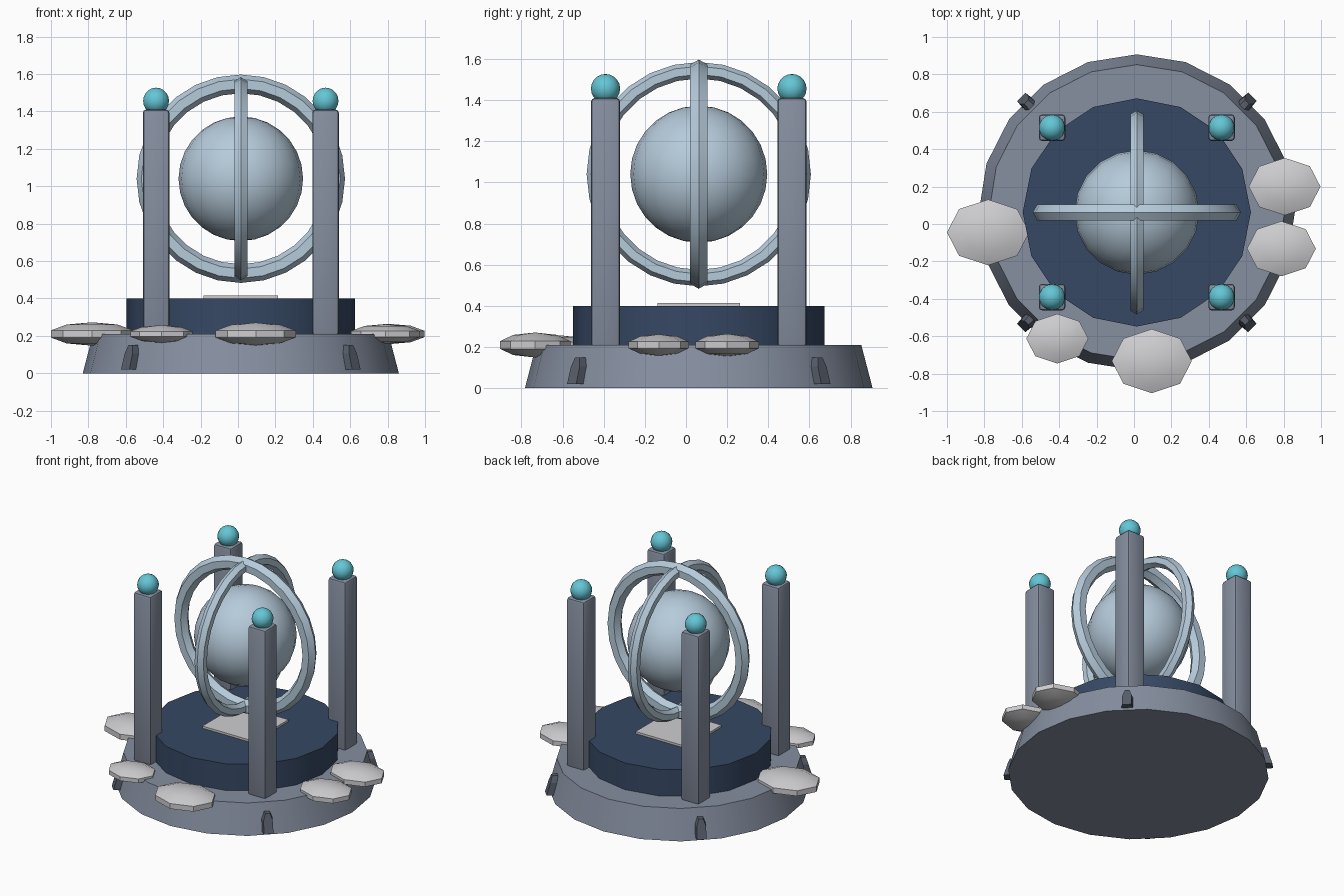
import bpy, bmesh, math
from mathutils import Matrix

if "Cube" in bpy.data.objects:
    bpy.data.objects.remove(bpy.data.objects["Cube"])

CX, CY = 0.015, 0.062   # axis of the shrine
GLOBE_Z = 1.04


def material(name, r, g, b):
    lin = [((c / 255 + 0.055) / 1.055) ** 2.4 for c in (r, g, b)]
    m = bpy.data.materials.new(name)
    m.diffuse_color = (*lin, 1)
    m.use_nodes = True
    m.node_tree.nodes["Principled BSDF"].inputs["Base Color"].default_value = m.diffuse_color
    return m


STONE = material("grey_stone", 134, 143, 160)
DARK = material("dark_stone", 88, 95, 108)
NAVY = material("navy", 54, 72, 100)
STEEL = material("pale_blue_metal", 182, 203, 219)
CYAN = material("cyan_glass", 100, 198, 214)
PALE = material("pale_grey", 206, 206, 209)


def finish(name, mat, angle=30):
    ob = bpy.context.object
    ob.name = name
    ob.data.materials.append(mat)
    bpy.ops.object.shade_smooth_by_angle(angle=math.radians(angle))
    return ob


def drum(name, mat, sides, r1, r2, z0, z1):
    bpy.ops.mesh.primitive_cone_add(vertices=sides, radius1=r1, radius2=r2,
                                    depth=z1 - z0, location=(CX, CY, (z0 + z1) / 2))
    return finish(name, mat)


def box(name, mat, size, loc, bevel=0):
    bpy.ops.mesh.primitive_cube_add(size=1, location=loc)
    ob = bpy.context.object
    ob.scale = size
    bpy.ops.object.transform_apply(location=False, rotation=False)
    if bevel:
        mod = ob.modifiers.new("bevel", 'BEVEL')
        mod.width, mod.segments = bevel, 2
        bpy.ops.object.modifier_apply(modifier=mod.name)
    return finish(name, mat, 40)


# Tapered base, raised dais and the tile on it
drum("base", STONE, 20, 0.845, 0.79, 0, 0.21)
drum("dais", NAVY, 16, 0.61, 0.61, 0.2, 0.4)
box("tile", PALE, (0.4, 0.4, 0.02), (CX, CY, 0.405))

# Floating globe
bpy.ops.mesh.primitive_uv_sphere_add(segments=20, ring_count=14, radius=0.333,
                                     location=(CX, CY, GLOBE_Z))
finish("globe", STEEL)

# Two crossed rings around the globe
for name, major, minor, rot in (("wide_ring", 0.507, 0.05, (math.pi / 2, 0, 0)),
                                ("narrow_ring", 0.505, 0.04, (0, math.pi / 2, 0))):
    bpy.ops.mesh.primitive_torus_add(major_segments=28, minor_segments=6,
                                     major_radius=major, minor_radius=minor,
                                     location=(CX, CY, GLOBE_Z), rotation=rot)
    finish(name, STEEL)


def buttress(name, angle):
    # Arched block leaning along the sloping base wall
    outline = [(-0.042, 0.02), (0.042, 0.02), (0.04, 0.105),
               (0.02, 0.15), (-0.02, 0.15), (-0.04, 0.105)]
    bm = bmesh.new()
    inner = [bm.verts.new((0.77, t, z)) for t, z in outline]
    outer = [bm.verts.new((0.88 - 0.3 * z, t * 0.75, z)) for t, z in outline]
    bm.faces.new(inner)
    bm.faces.new(outer)
    for i in range(6):
        j = (i + 1) % 6
        bm.faces.new((inner[i], inner[j], outer[j], outer[i]))
    bmesh.ops.recalc_face_normals(bm, faces=bm.faces)
    bm.transform(Matrix.Translation((CX, CY, 0)) @ Matrix.Rotation(angle, 4, 'Z'))
    me = bpy.data.meshes.new(name)
    bm.to_mesh(me)
    bm.free()
    me.materials.append(DARK)
    bpy.context.collection.objects.link(bpy.data.objects.new(name, me))


# Four corner pillars with glass orbs, and a buttress on each diagonal
for i, (sx, sy) in enumerate(((1, 1), (-1, 1), (-1, -1), (1, -1)), 1):
    x, y = CX + sx * 0.453, CY + sy * 0.453
    box(f"pillar_{i}", STONE, (0.142, 0.142, 1.21), (x, y, 0.805), 0.018)
    bpy.ops.mesh.primitive_uv_sphere_add(segments=14, ring_count=10, radius=0.071,
                                         location=(x, y, 1.456))
    finish(f"orb_{i}", CYAN)
    buttress(f"buttress_{i}", math.atan2(sy, sx))

# Flattened pads resting on the rim: x, y, half width
pads = [(-0.78, -0.045, 0.22), (0.805, 0.2, 0.192), (0.788, -0.132, 0.184),
        (-0.41, -0.613, 0.166), (0.095, -0.733, 0.214)]
for i, (x, y, w) in enumerate(pads, 1):
    bpy.ops.mesh.primitive_uv_sphere_add(segments=8, ring_count=5, radius=w / 0.951,
                                         location=(x, y, 0.21))
    bpy.context.object.scale = (1, 0.8, 0.27)
    bpy.ops.object.transform_apply(location=False, rotation=False)
    finish(f"pad_{i}", PALE)
